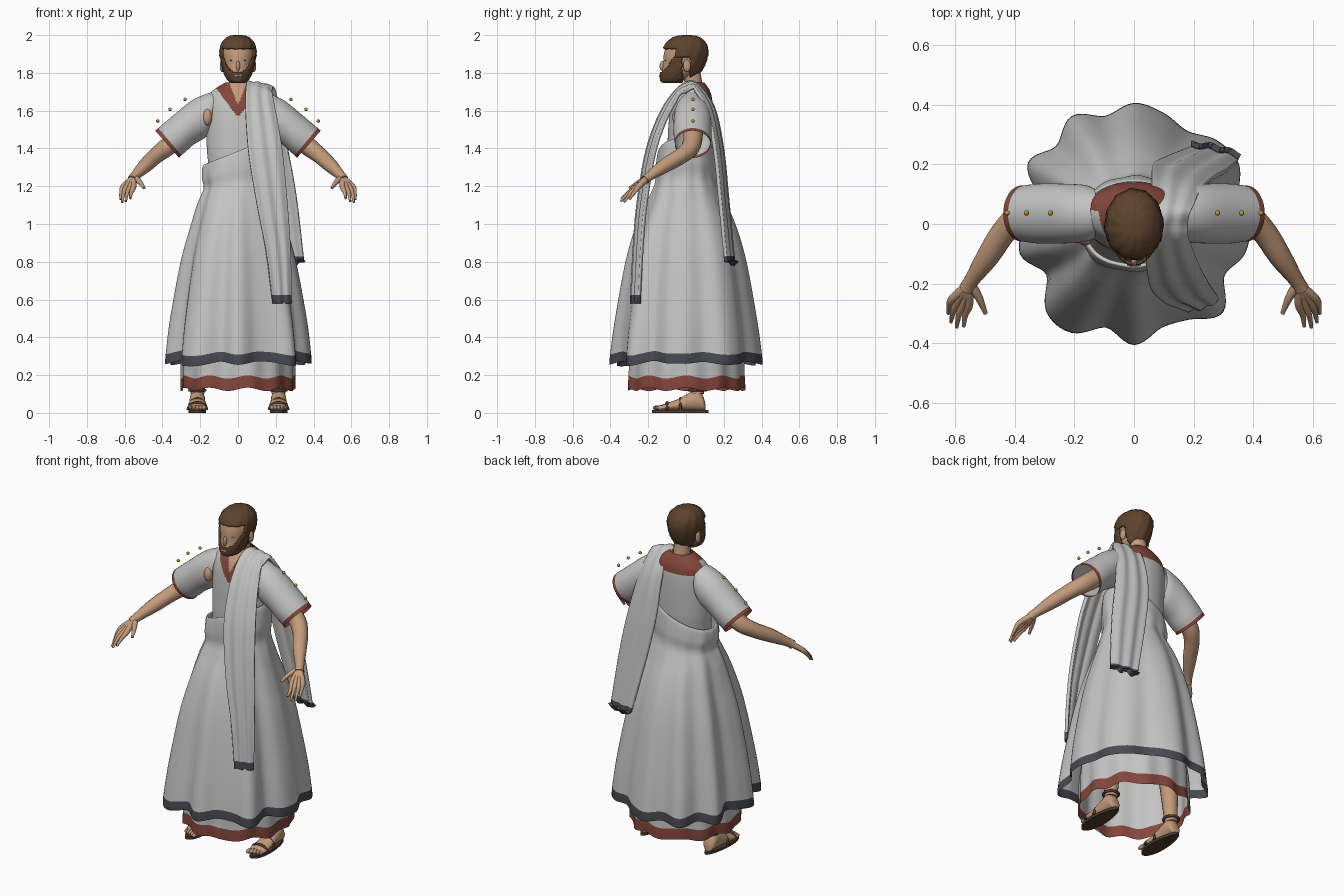
import bpy, bmesh, math
from math import sin, cos, pi
from mathutils import Vector

cube = bpy.data.objects.get("Cube")
if cube:
    bpy.data.objects.remove(cube, do_unlink=True)


def material(name, r, g, b):
    m = bpy.data.materials.new(name)
    m.use_nodes = True
    m.diffuse_color = (r, g, b, 1)
    bsdf = next(n for n in m.node_tree.nodes if n.type == 'BSDF_PRINCIPLED')
    bsdf.inputs["Base Color"].default_value = (r, g, b, 1)
    return m


CLOTH = material("white cloth", .55, .55, .545)
RED = material("dark red trim", .23, .062, .045)
GREY = material("charcoal hem", .065, .068, .08)
SKIN = material("skin", .55, .33, .2)
HAIR = material("brown hair", .11, .056, .026)
LEATHER = material("sandal leather", .08, .045, .025)
GOLD = material("gold", .5, .3, .03)


def spline(rows, n):
    """Catmull-Rom through rows of numbers, n steps per segment."""
    out = []
    for k in range(len(rows) - 1):
        p0, p1, p2 = rows[max(k - 1, 0)], rows[k], rows[k + 1]
        p3 = rows[min(k + 2, len(rows) - 1)]
        for s in range(n):
            t = s / n
            out.append([b + t / 2 * (c - a + t * (2*a - 5*b + 4*c - d + t * (3*b - a - 3*c + d)))
                        for a, b, c, d in zip(p0, p1, p2, p3)])
    return out + [list(rows[-1])]


def finish(bm, name, mats):
    me = bpy.data.meshes.new(name)
    bm.to_mesh(me)
    bm.free()
    for m in mats:
        me.materials.append(m)
    for p in me.polygons:
        p.use_smooth = True
    me.set_sharp_from_angle(angle=math.radians(50))
    ob = bpy.data.objects.new(name, me)
    bpy.context.collection.objects.link(ob)
    return ob


def loft(name, rings, mats, pick=lambda i, c: 0, closed=True, caps=False, flip=False):
    """Skin rings of points; pick(ring, centre) gives a material slot, or -1 for no face."""
    bm = bmesh.new()
    vs = [[bm.verts.new(p) for p in ring] for ring in rings]
    n = len(vs[0])

    def face(i, quad):
        c = sum((v.co for v in quad), Vector()) / len(quad)
        slot = pick(i, c)
        if slot >= 0:
            bm.faces.new(quad[::-1] if flip else quad).material_index = slot

    for i in range(len(vs) - 1):
        for j in range(n if closed else n - 1):
            k = (j + 1) % n
            face(i, [vs[i][j], vs[i][k], vs[i + 1][k], vs[i + 1][j]])
    if caps:
        face(0, vs[0][::-1])
        face(len(vs) - 1, vs[-1])
    bmesh.ops.delete(bm, geom=[v for v in bm.verts if not v.link_faces], context='VERTS')
    if caps:
        bmesh.ops.recalc_face_normals(bm, faces=bm.faces)
    return finish(bm, name, mats)


def thicken(ob, t):
    mod = ob.modifiers.new("thickness", 'SOLIDIFY')
    mod.thickness, mod.offset = t, -1


def angles(n):
    return [2 * pi * j / n for j in range(n)]


def tube(name, rows, mat, ref=(0, 1, 0), steps=4, seg=14):
    """Round limb; rows are x, y, z, radius."""
    rows = spline(rows, steps)
    rings = []
    for i, (x, y, z, r) in enumerate(rows):
        d = Vector(rows[min(i + 1, len(rows) - 1)][:3]) - Vector(rows[max(i - 1, 0)][:3])
        u = d.cross(Vector(ref)).normalized()
        v = d.normalized().cross(u)
        rings.append([Vector((x, y, z)) + r * (u * cos(a) + v * sin(a)) for a in angles(seg)])
    return loft(name, rings, [mat], caps=True)


def ball(name, at, size, mat):
    bm = bmesh.new()
    bmesh.ops.create_uvsphere(bm, u_segments=16, v_segments=10, radius=1)
    for v in bm.verts:
        v.co = Vector([c + a * b for c, a, b in zip(at, v.co, size)])
    return finish(bm, name, [mat])


# Tunic: torso with collar, running down to the red hem
def tunic_colour(i, c):
    if i < 8:
        return 1
    if c.z < 1.5:
        return 0
    if c.y > .045:
        return 1 if c.z > 1.655 else 0
    if c.y < .02 and abs(c.x) < (c.z - 1.63) * .4:
        return 2
    return 1 if abs(c.x) < .012 + (c.z - 1.58) * .75 and c.z > 1.58 else 0


rows = [(.125, .30, .308, 0), (.19, .3, .305, 0), (.4, .29, .29, 0), (.9, .2, .2, 0),
        (1.25, .16, .125, .01), (1.4, .165, .12, .02), (1.52, .17, .118, .025),
        (1.62, .168, .112, .03), (1.675, .158, .1, .036), (1.705, .135, .086, .04),
        (1.73, .1, .07, .042), (1.75, .065, .054, .042)]
rings = []
for z, a, b, cy in spline(rows, 8):
    f = max(0, 1 - z) * .025
    rings.append([(a * cos(t) * (1 + f * sin(13 * t)), cy + b * sin(t) * (1 + f * sin(13 * t)),
                   z + f * .4 * cos(9 * t)) for t in angles(160)])
loft("tunic", rings, [CLOTH, RED, SKIN], tunic_colour)

# Wrapped outer robe: fold radii at even angles set the hem outline
folds = spline([(r,) for r in (.385, .36, .40, .39, .355, .38, .40, .37, .412, .365, .405, .33, .36,
                               .39, .335, .41, .415, .355, .40, .355, .365, .415, .345, .38, .385)], 6)[:-1]
rows = [(.262, .385, .385, 1), (.315, .382, .382, 1), (.5, .36, .36, .85), (.8, .305, .31, .65),
        (1, .25, .255, .5), (1.15, .205, .19, .35), (1.22, .185, .163, .25),
        (1.29, .194, .16, .2), (1.36, .19, .152, .12), (1.385, .182, .145, .1), (1.382, .172, .134, .1)]
rings = []
for z, a, b, w in spline(rows, 6):
    ring = []
    gather = .02 * max(0, 1 - abs(z - 1.22) / .12)
    for t, (r,) in zip(angles(len(folds)), folds):
        k = 1 + w * (r / .38 - 1) + gather * sin(9 * t + 1) * cos(4 * t)
        lift = max(0, z - 1.1) * .25 * cos(t) - max(0, .8 - z) * (r - .38) * .7
        ring.append((a * k * cos(t), b * k * sin(t), z + lift))
    rings.append(ring)
loft("outer_robe", rings, [CLOTH, GREY], lambda i, c: 1 if i < 6 else 0)

# Drape over the left shoulder, front hem to back hem
rows = [(.18, .285, -.292, .58), (.178, .284, -.291, .625), (.15, .28, -.28, .85),
        (.105, .265, -.262, 1.08), (.06, .24, -.22, 1.35), (.045, .215, -.168, 1.52),
        (.04, .19, -.102, 1.65), (.045, .18, -.02, 1.74), (.06, .19, .06, 1.745), (.06, .22, .15, 1.62),
        (.065, .265, .198, 1.4), (.11, .31, .224, 1.15), (.185, .348, .254, .83), (.19, .35, .257, .8)]
rings = []
stations = spline(rows, 5)
for i, (x0, x1, y, z) in enumerate(stations):
    side = max(-1, min(1, y / .1))
    ring = []
    for j in range(33):
        u = j / 32
        pleat = .004 * cos(u * 5 * pi)
        wave = pleat - .035 * u * u * abs(side)
        drop = (1 - abs(side)) * (pleat - .04 * u * u)
        ring.append((x0 + (x1 - x0) * u, y + side * wave, z + drop))
    rings.append(ring)
drape = loft("shoulder_drape", rings, [CLOTH, GREY],
             lambda i, c: 1 if i < 5 or i >= len(stations) - 6 else 0, closed=False)
thicken(drape, .018)

# Neck, head, hair and beard share one head profile
tube("neck", [(0, .045, 1.64, .058), (0, .04, 1.74, .048), (0, .025, 1.82, .05)], SKIN)
profile = [(1.755, .022, -.11, -.04), (1.765, .042, -.126, .0), (1.795, .063, -.129, .055),
           (1.84, .077, -.122, .088), (1.9, .087, -.117, .107), (1.945, .08, -.101, .1),
           (1.972, .058, -.07, .075), (1.986, .033, -.036, .045), (1.99, .008, -.002, .014)]


def head_shell(name, off, mat, keep, curl=0):
    rings = []
    for i, (z, a, yf, yb) in enumerate(spline(profile, 6)):
        ring = []
        for t in angles(72):
            o = off + curl * sin(12 * t + i) * sin(i * 1.3)
            ring.append(((a + o) * cos(t), (yf + yb) / 2 + ((yb - yf) / 2 + o) * sin(t),
                         z + off * (z - 1.87) / .13))
        rings.append(ring)
    return loft(name, rings, [mat], lambda i, c: 0 if keep(c) else -1, caps=True)


head_shell("head", 0, SKIN, lambda c: True)
hair = head_shell("hair", .011, HAIR, lambda c: c.z > 1.933 or (c.y > -.055 and c.z > 1.88)
                  or (c.y > .025 and c.z > 1.775), .003)
thicken(hair, .012)
beard = head_shell("beard", .01, HAIR, lambda c: c.y < -.02 and
                   c.z < 1.802 + .08 * min(1, abs(c.x) / .083) ** 3, .0015)
thicken(beard, .011)
ball("mouth", (0, -.137, 1.785), (.024, .006, .006), SKIN)
ball("nose", (0, -.122, 1.836), (.011, .018, .028), SKIN)

for s, side in ((1, "left"), (-1, "right")):
    # Facial details
    ball(side + "_ear", (s * .084, .005, 1.837), (.012, .02, .033), SKIN)
    ball(side + "_eye", (s * .032, -.108, 1.866), (.012, .004, .0025), LEATHER)

    # Wide sleeve; rows are top x, z, bottom x, z and half depth
    rows = [(.125, 1.698, .145, 1.49, .085), (.165, 1.69, .17, 1.46, .096), (.25, 1.65, .235, 1.42, .1),
            (.36, 1.56, .28, 1.38, .1), (.422, 1.508, .3, 1.364, .095),
            (.438, 1.494, .312, 1.35, .094)]
    rings = []
    for tx, tz, bx, bz, w in spline(rows, 6):
        rings.append([(s * ((tx + bx) / 2 + (tx - bx) / 2 * cos(t)), .035 + w * sin(t),
                       (tz + bz) / 2 + (tz - bz) / 2 * cos(t)) for t in angles(48)])
    loft(side + "_sleeve", rings, [CLOTH, RED], lambda i, c: 1 if i >= 24 else 0, flip=s > 0)
    ball(side + "_armpit", (s * .163, -.048, 1.567), (.026, .024, .045), SKIN)
    for k, (x, z) in enumerate(((.28, 1.66), (.36, 1.607), (.425, 1.545))):
        ball(f"{side}_sleeve_button_{k + 1}", (s * x, .037, z), (.009, .009, .009), GOLD)

    # Arm and hand
    def limb(name, rows, mat=SKIN, **kw):
        tube(side + name, [(s * x, y, z, r) for x, y, z, r in rows], mat, **kw)

    limb("_arm", [(.2, .04, 1.55, .055), (.36, .03, 1.42, .05), (.43, -.02, 1.365, .043),
                  (.49, -.11, 1.31, .038), (.545, -.19, 1.255, .025), (.56, -.215, 1.235, .026)])
    tips = [(.622, -.3, 1.13), (.613, -.328, 1.115), (.594, -.346, 1.12), (.57, -.343, 1.135)]
    for k, tip in enumerate(tips):
        x, y = .607 - .018 * k, -.25 - .006 * k
        limb(f"_finger_{k + 1}", [(.555, -.205, 1.243, .017), (x, y, 1.198, .015),
                                  ((x + tip[0]) / 2 + .004, (y + tip[1]) / 2, 1.165, .01), (*tip, .006)])
    limb("_thumb", [(.548, -.2, 1.245, .018), (.518, -.25, 1.22, .013), (.497, -.3, 1.19, .007)])

    # Leg, foot and sandal
    limb("_leg", [(.17, .03, .85, .075), (.2, .05, .4, .055), (.215, .06, .1, .036)])
    rows = [(.102, .02, .05), (.09, .035, .09), (.06, .04, .125), (.02, .042, .108),
            (-.04, .045, .074), (-.1, .05, .052), (-.135, .046, .04)]
    rings = [[(s * .215 + w * cos(t), y, (h + .012) / 2 + (h - .012) / 2 * sin(t)) for t in angles(24)]
             for y, w, h in spline(rows, 4)]
    loft(side + "_foot", rings, [SKIN], caps=True)
    for k in range(5):
        ball(f"{side}_toe_{k + 1}", (s * (.18 + .0175 * k), -.152 + .006 * k, .027),
             (.012 - .001 * k, .024, .013), SKIN)
    rings = [[(s * .215 + cos(t) * (.046 - .009 * sin(t)), -.03 + .15 * sin(t), z) for t in angles(40)]
             for z in (0, .015)]
    loft(side + "_sole", rings, [LEATHER], caps=True)
    for k, (y, w, h) in enumerate(((-.1, .05, .052), (-.03, .046, .08))):
        limb(f"_strap_{k + 1}", [(.215 + w * cos(a), y, .015 + h * sin(a) * .76, .008)
                                 for a in (0, .5, 1, 1.57, 2.14, 2.64, pi)], LEATHER, seg=8)
    limb("_ankle_strap", [(.215 + .041 * cos(a), .06 + .043 * sin(a), .12, .008)
                          for a in angles(12) + [2 * pi]], LEATHER, ref=(0, 0, 1), steps=2, seg=8)
